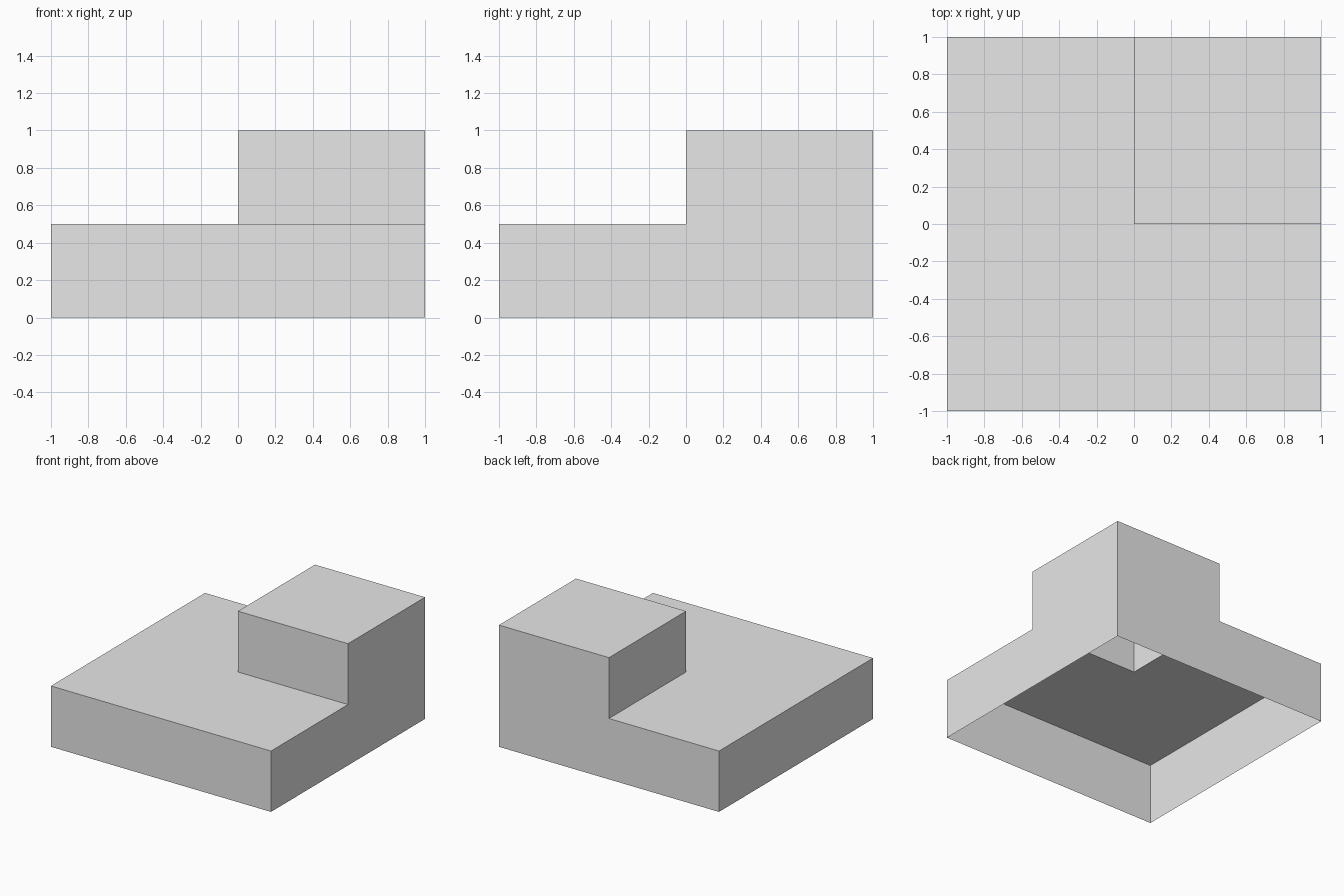
import bpy
import bmesh

cube = bpy.data.objects.get("Cube")
if cube:
    bpy.data.objects.remove(cube, do_unlink=True)

# Plain grey material
grey = bpy.data.materials.new("light_grey")
grey.use_nodes = True
colour = (0.8, 0.8, 0.8, 1.0)
grey.diffuse_color = colour
for node in grey.node_tree.nodes:
    if node.type == "BSDF_PRINCIPLED":
        node.inputs["Base Color"].default_value = colour

STEP = 0.5
bm = bmesh.new()

# Lower deck: four square tiles
bmesh.ops.create_grid(bm, x_segments=2, y_segments=2, size=1)
bmesh.ops.translate(bm, verts=bm.verts, vec=(0, 0, STEP))

# Outer walls: rim pulled down to the ground, underside left open
rim = [e for e in bm.edges if e.is_boundary]
walls = bmesh.ops.extrude_edge_only(bm, edges=rim)["geom"]
for v in walls:
    if isinstance(v, bmesh.types.BMVert):
        v.co.z = 0

# Raised corner block: back left tile pulled up, hollow beneath
bm.normal_update()
tile = [f for f in bm.faces
        if abs(f.normal.z) > 0.9 and min(f.calc_center_median().xy) > 0]
top = bmesh.ops.extrude_discrete_faces(bm, faces=tile)["faces"]
for v in {v for f in top for v in f.verts}:
    v.co.z += STEP

# Join the seams and merge coplanar faces
bmesh.ops.remove_doubles(bm, verts=bm.verts, dist=0.0001)
bmesh.ops.recalc_face_normals(bm, faces=bm.faces)
bmesh.ops.dissolve_limit(bm, angle_limit=0.01, verts=bm.verts, edges=bm.edges)

mesh = bpy.data.meshes.new("stepped_shell")
bm.to_mesh(mesh)
bm.free()
mesh.materials.append(grey)
shell = bpy.data.objects.new("stepped_shell", mesh)
bpy.context.collection.objects.link(shell)
